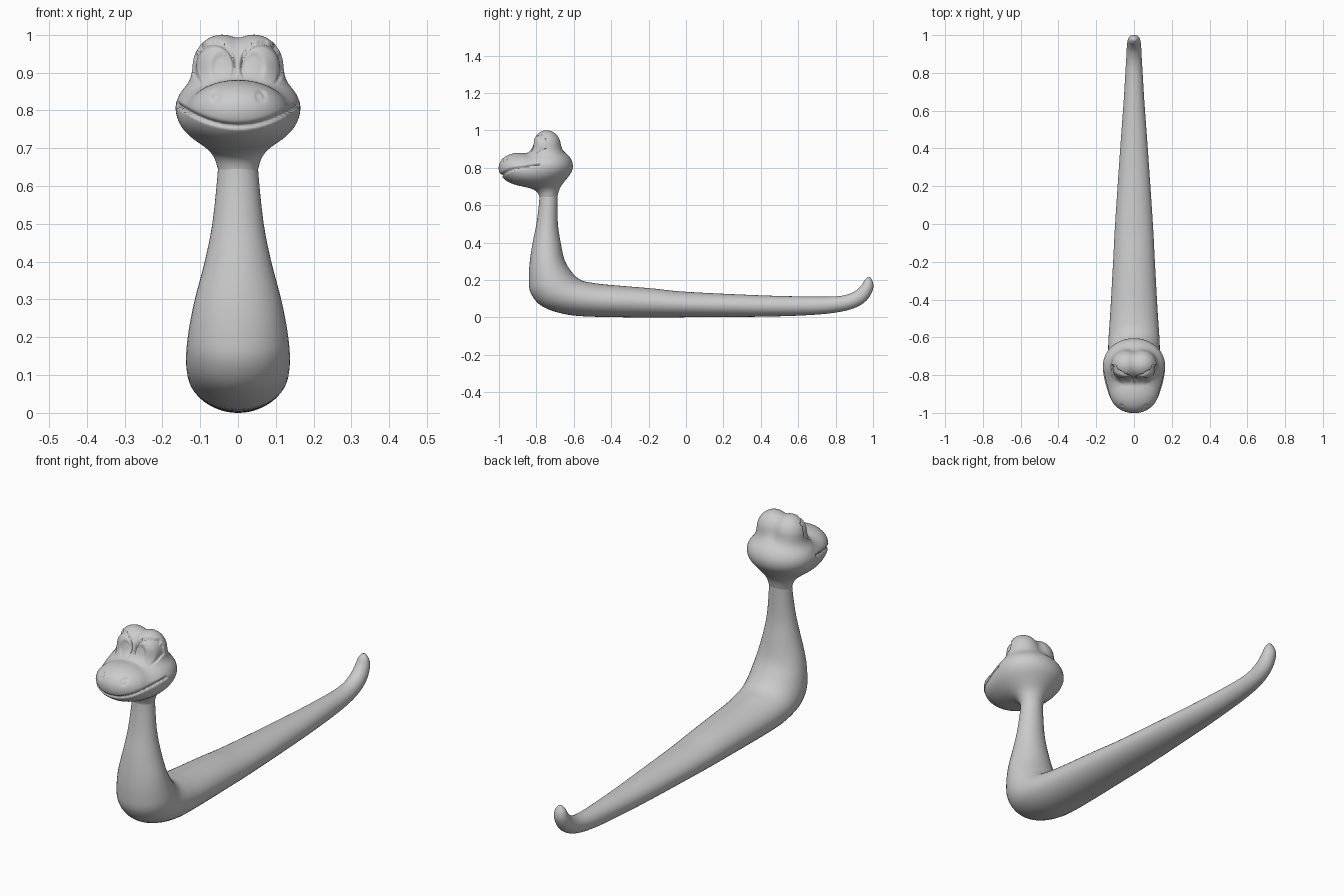
import bpy, bmesh, math
from mathutils import Vector

if "Cube" in bpy.data.objects:
    bpy.data.objects.remove(bpy.data.objects["Cube"])

skin = bpy.data.materials.new("soft_grey")
skin.diffuse_color = (0.6, 0.6, 0.6, 1)
skin.use_nodes = True
skin.node_tree.nodes["Principled BSDF"].inputs["Base Color"].default_value = skin.diffuse_color


def finish(bm, name):
    bmesh.ops.recalc_face_normals(bm, faces=bm.faces)
    me = bpy.data.meshes.new(name)
    bm.to_mesh(me)
    bm.free()
    me.materials.append(skin)
    me.shade_smooth()
    ob = bpy.data.objects.new(name, me)
    bpy.context.collection.objects.link(ob)
    return ob


# Body: oval sections from neck to tail (outer y, z, inner y, z, half width)
SECTIONS = [
    (-.785, .70, -.685, .70, .050), (-.785, .62, -.687, .62, .055),
    (-.80, .50, -.685, .50, .068), (-.82, .40, -.67, .40, .088),
    (-.835, .30, -.65, .31, .113), (-.84, .21, -.62, .255, .128),
    (-.83, .13, -.585, .215, .136), (-.77, .06, -.55, .195, .137),
    (-.65, .018, -.50, .185, .133), (-.50, .004, -.42, .175, .125),
    (-.20, .0, -.18, .155, .110), (0, .001, 0, .137, .100),
    (.40, .004, .40, .118, .073), (.65, .012, .64, .112, .055),
    (.80, .026, .79, .112, .046), (.90, .05, .86, .122, .041),
    (.965, .09, .91, .145, .038), (.998, .145, .94, .175, .034),
    (1.0, .185, .955, .20, .026), (.985, .215, .97, .215, .010)]


def spline(a, b, c, d, t):
    return [.5 * (2 * q + (r - p) * t + (2 * p - 5 * q + 4 * r - s) * t * t
                  + (3 * q - p - 3 * r + s) * t ** 3)
            for p, q, r, s in zip(a, b, c, d)]


def build_body(sides=40, steps=5):
    bm = bmesh.new()
    n = len(SECTIONS)
    rows = []
    for i in range(n - 1):
        four = [SECTIONS[min(max(i + k, 0), n - 1)] for k in (-1, 0, 1, 2)]
        rows += [spline(*four, s / steps) for s in range(steps)]
    rows.append(SECTIONS[-1])
    rings = []
    for oy, oz, iy, iz, hx in rows:
        ring = []
        for k in range(sides):
            a = 2 * math.pi * k / sides
            c = math.cos(a) / 2
            ring.append(bm.verts.new((hx * math.sin(a),
                                      (oy + iy) / 2 + (oy - iy) * c,
                                      (oz + iz) / 2 + (oz - iz) * c)))
        rings.append(ring)
    for r0, r1 in zip(rings, rings[1:]):
        for k in range(sides):
            j = (k + 1) % sides
            bm.faces.new((r0[k], r0[j], r1[j], r1[k]))
    bm.faces.new(rings[0])
    bm.faces.new(rings[-1])
    return finish(bm, "body")


# Head: blended ellipsoids, with grooves added to the distance
def ellipsoid(x, y, z, c, r):
    x, y, z = (x - c[0]) / r[0], (y - c[1]) / r[1], (z - c[2]) / r[2]
    k0 = math.sqrt(x * x + y * y + z * z)
    k1 = math.sqrt((x / r[0]) ** 2 + (y / r[1]) ** 2 + (z / r[2]) ** 2)
    return k0 * (k0 - 1) / max(k1, 1e-6)


def blend(a, b, k):
    h = max(k - abs(a - b), 0)
    return min(a, b) - h * h / (4 * k)


def bump(v, width):
    return math.exp(-(v / width) ** 2)


def head_distance(x, y, z):
    x = abs(x)
    # skull and neck
    skull = ellipsoid(x, y, z, (0, -.745, .81), (.163, .14, .10))
    neck = ellipsoid(x, y, z, (0, -.736, .70), (.060, .054, .12))
    skull = blend(skull, neck, .07)
    # eye mounds with eyelid groove and sunken pupil
    eyes = blend(ellipsoid(x, y, z, (.042, -.745, .915), (.078, .076, .085)),
                 ellipsoid(x, y, z, (-.042, -.745, .915), (.078, .076, .085)), .02)
    if y < -.745:
        e = math.hypot((x - .062) / .052, (z - .914) / .061)
        p = math.hypot((x - .040) / .027, (z - .912) / .038)
        eyes += .011 * bump(e - 1, .08) + .008 / (1 + math.exp((p - 1) * 12))
    top = blend(skull, eyes, .04)
    # muzzle, creased against the eyes and soft on the cheeks
    muzzle = blend(ellipsoid(x, y, z, (0, -.83, .785), (.147, .16, .088)),
                   ellipsoid(x, y, z, (0, -.905, .808), (.113, .090, .066)), .04)
    soft = min(max((.87 - z) / .05, 0), 1)
    d = blend(top, muzzle, .010 + .045 * soft)
    # smile line and nostrils
    if y < -.78:
        line = .76 + .063 * (x / .167) ** 2
        fade = min(max((.172 - x) / .015, 0), 1)
        d += .011 * fade * bump(z - line, .0055)
    if y < -.86:
        r = math.hypot((x - .06) / .8, z - .837)
        d += .005 * bump(r - .011, .004)
    return d


def build_head():
    bm = bmesh.new()
    bmesh.ops.create_uvsphere(bm, u_segments=220, v_segments=150, radius=1)
    centre = Vector((0, -.75, .81))
    for v in bm.verts:
        d = v.co.normalized()
        lo, hi = 0.0, .36
        for _ in range(15):
            mid = (lo + hi) / 2
            if head_distance(*(centre + d * mid)) < 0:
                lo = mid
            else:
                hi = mid
        v.co = centre + d * lo
    return finish(bm, "head")


build_body()
build_head()
